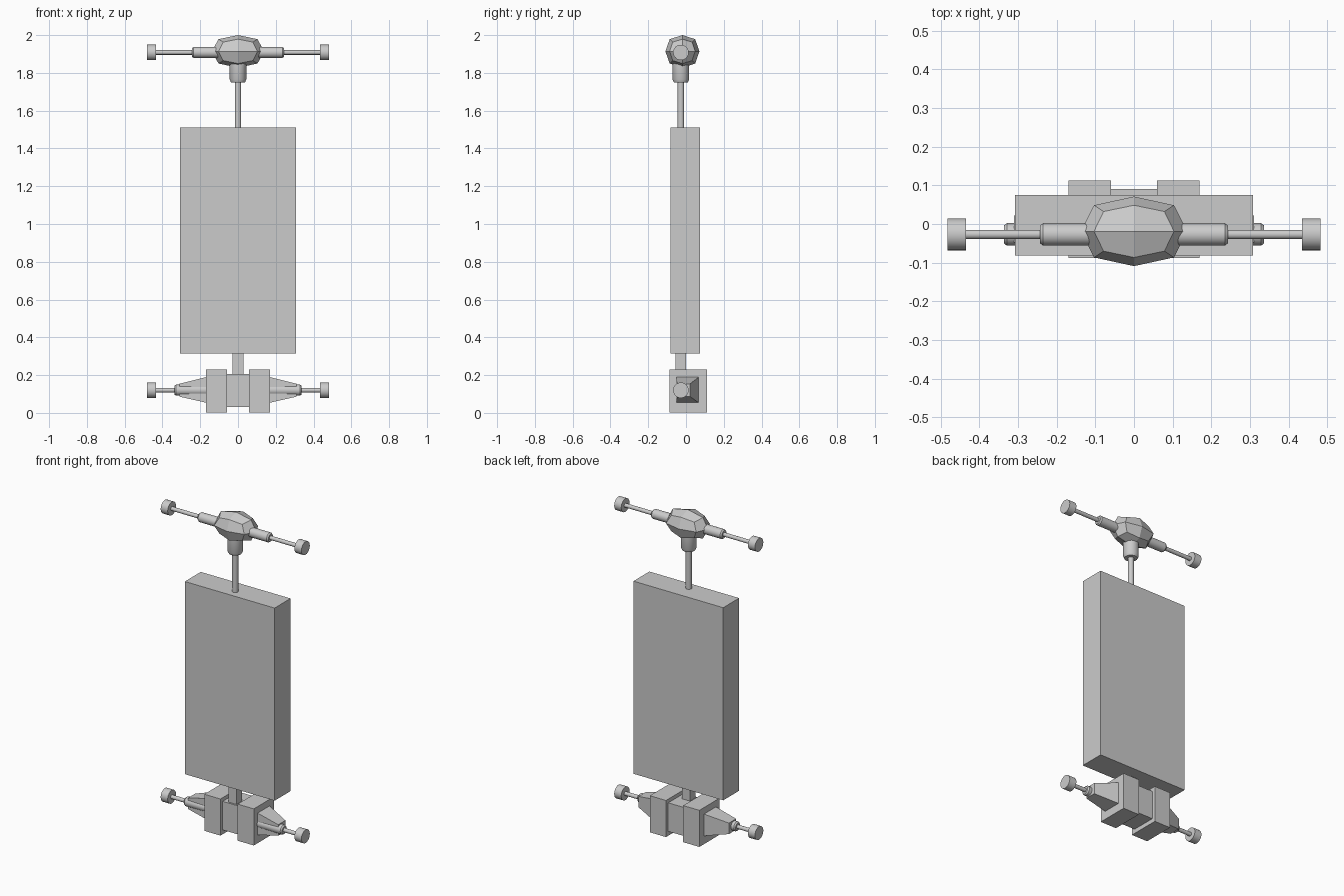
import bpy, bmesh
from mathutils import Matrix, Vector

if "Cube" in bpy.data.objects:
    bpy.data.objects.remove(bpy.data.objects["Cube"])

YC = -0.027  # depth of the rod line


def finish(bm, name, smooth=False):
    bmesh.ops.recalc_face_normals(bm, faces=bm.faces)
    me = bpy.data.meshes.new(name)
    bm.to_mesh(me)
    bm.free()
    ob = bpy.data.objects.new(name, me)
    bpy.context.collection.objects.link(ob)
    if smooth:
        bpy.ops.object.select_all(action='DESELECT')
        ob.select_set(True)
        bpy.context.view_layer.objects.active = ob
        bpy.ops.object.shade_smooth_by_angle()
    return ob


def box(name, x, y, z):
    bm = bmesh.new()
    bmesh.ops.create_cube(bm, size=1)
    for v in bm.verts:
        v.co = Vector(r[0] if c < 0 else r[1] for c, r in zip(v.co, (x, y, z)))
    return finish(bm, name)


def lathe(name, profile, origin, axis, n=32):
    """Capped solid of revolution from (distance, radius) pairs."""
    bm = bmesh.new()
    rot = Vector((0, 0, 1)).rotation_difference(Vector(axis)).to_matrix()
    rings = []
    for d, r in profile:
        ring = bmesh.ops.create_circle(bm, segments=n, radius=r,
                                       matrix=Matrix.Translation((0, 0, d)))['verts']
        rings.append(ring)
    for a, b in zip(rings, rings[1:]):
        for i in range(n):
            j = (i + 1) % n
            bm.faces.new((a[i], a[j], b[j], b[i]))
    bm.faces.new(rings[0])
    bm.faces.new(rings[-1])
    for v in bm.verts:
        v.co = rot @ v.co + Vector(origin)
    return finish(bm, name, True)


# main panel, post and neck
box("panel", (-0.308, 0.308), (-0.081, 0.075), (0.315, 1.51))
lathe("upper_post", [(1.5, 0.017), (1.8, 0.017)], (0, YC, 0), (0, 0, 1))
lathe("collar", [(1.75, 0.037), (1.765, 0.044), (1.86, 0.044)], (0, YC, 0), (0, 0, 1))
box("lower_neck", (-0.028, 0.028), (YC - 0.028, YC + 0.028), (0.19, 0.32))

# faceted head: a once-subdivided cube pulled towards an ellipsoid
bm = bmesh.new()
bmesh.ops.create_cube(bm, size=2)
bmesh.ops.subdivide_edges(bm, edges=bm.edges[:], cuts=1, use_grid_fill=True)
for v in bm.verts:
    k = (1, 1, 0.75, 0.57)[sum(abs(c) > 0.5 for c in v.co)]
    v.co = Vector((v.co.x * 0.138 * k, v.co.y * 0.09 * k - 0.019, v.co.z * 0.086 * k + 1.914))
finish(bm, "head")

# lower hub
box("hub_core", (-0.06, 0.06), (-0.066, 0.09), (0.03, 0.207))

for side, s in (("left", -1), ("right", 1)):
    ax = (s, 0, 0)
    # side rods with sleeves and end caps
    for level, z, start, end in (("upper", 1.908, 0.08, 0.243), ("lower", 0.12, 0.165, 0.337)):
        o = (0, YC, z)
        lathe(f"{level}_sleeve_{side}", [(start, 0.029), (end - 0.008, 0.029), (end, 0.023)], o, ax)
        lathe(f"{level}_rod_{side}", [(end - 0.03, 0.012), (0.44, 0.012)], o, ax)
        lathe(f"{level}_cap_{side}", [(0.435, 0.041), (0.483, 0.041)], o, ax)
    # hub blocks
    box(f"hub_block_{side}", sorted((s * 0.059, s * 0.17)), (-0.088, 0.112), (0.003, 0.23))
    # tapered boss narrowing towards the rod
    boss = box(f"tapered_boss_{side}", sorted((s * 0.16, s * 0.31)), (-0.051, 0.07), (0.052, 0.192))
    for v in boss.data.vertices:
        if abs(v.co.x) > 0.2:
            v.co.y = -0.048 if v.co.y < 0 else 0.022
            v.co.z = 0.12 + (0.034 if v.co.z > 0.12 else -0.034)
